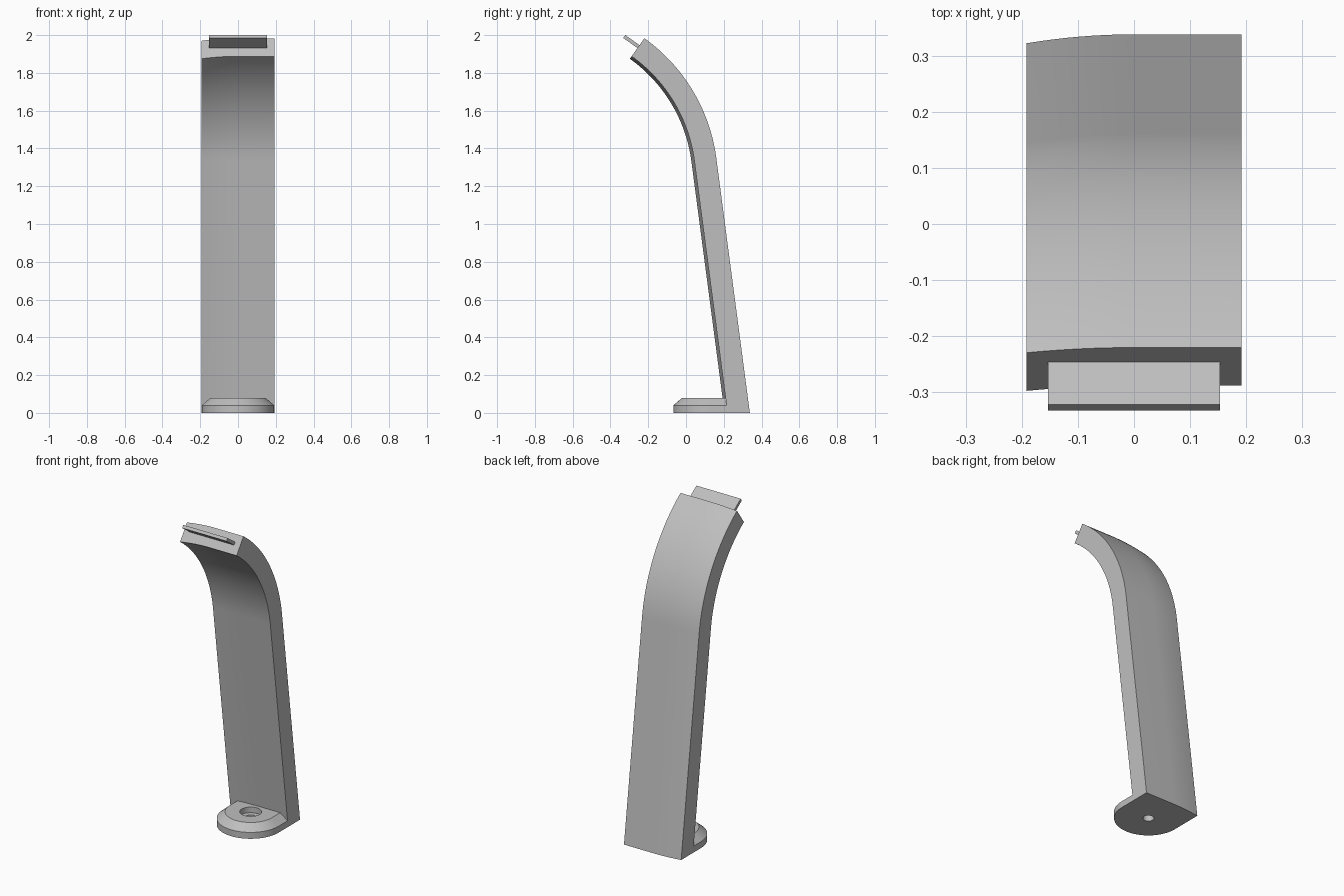
import bpy, bmesh, math
from mathutils import Vector, Matrix

cube = bpy.data.objects.get("Cube")
if cube:
    bpy.data.objects.remove(cube)

grey = bpy.data.materials.new("light grey")
grey.use_nodes = True
grey.diffuse_color = (0.52, 0.52, 0.52, 1)
grey.node_tree.nodes["Principled BSDF"].inputs["Base Color"].default_value = (0.52, 0.52, 0.52, 1)

HALF = 0.192       # half width of arm and foot
THICK = 0.117      # arm thickness
LEAN, TIP = math.radians(7.5), math.radians(54.5)


def skin(name, rings, smooth=True):
    """Closed solid through equal-length rings of points, capped at both ends."""
    bm = bmesh.new()
    loops = [[bm.verts.new(p) for p in ring] for ring in rings]
    n = len(loops[0])
    for a, b in zip(loops, loops[1:]):
        for i in range(n):
            j = (i + 1) % n
            bm.faces.new((a[i], a[j], b[j], b[i]))
    bm.faces.new(loops[0][::-1])
    bm.faces.new(loops[-1])
    bmesh.ops.recalc_face_normals(bm, faces=bm.faces)
    mesh = bpy.data.meshes.new(name)
    bm.to_mesh(mesh)
    bm.free()
    mesh.materials.append(grey)
    ob = bpy.data.objects.new(name, mesh)
    bpy.context.collection.objects.link(ob)
    if smooth:
        bpy.ops.object.select_all(action='DESELECT')
        ob.select_set(True)
        bpy.context.view_layer.objects.active = ob
        bpy.ops.object.shade_smooth_by_angle(angle=math.radians(25))
    return ob


# Arm: a straight leaning part, then an arc bending forward
start = Vector((0, 0.338 - 1.35 * math.tan(LEAN), 1.35))
end = Vector((0, -0.217, 1.985))
radius = (end - start).length / (2 * math.sin((TIP - LEAN) / 2))
centre = start - radius * Vector((0, math.cos(LEAN), math.sin(LEAN)))

# Across the width the section is flat on the left and sweeps forward on the right
xs = [HALF] + [-HALF * i / 8 for i in range(9)]


def section(back, inward, depth):
    def place(x, d):
        bow = 0.016 * (min(x, 0) / HALF) ** 2
        return back + inward * (d + bow) + Vector((x, 0, 0))
    return [place(x, 0) for x in xs] + [place(x, depth) for x in reversed(xs)]


rings = [section(Vector((0, 0.338, 0)), Vector((0, -1, 0)), THICK / math.cos(LEAN))]
STEPS = 32
for i in range(STEPS + 1):
    a = LEAN + (TIP - LEAN) * i / STEPS
    outward = Vector((0, math.cos(a), math.sin(a)))
    rings.append(section(centre + outward * radius, -outward, THICK))
skin("curved_arm", rings)

# Tab standing out of the middle of the arm's end face
along = Vector((0, -math.sin(TIP), math.cos(TIP)))
inward = Vector((0, -math.cos(TIP), -math.sin(TIP)))
tab = []
for reach in (-0.03, 0.094):
    base = end + along * reach
    tab.append([base + inward * d + Vector((x, 0, 0))
                for x, d in ((-0.153, 0.048), (0.153, 0.048), (0.153, 0.067), (-0.153, 0.067))])
skin("end_tab", tab, smooth=False)


# Foot: rounded front, bevelled rim, running back into the arm
def outline(r, z):
    pts = [Vector((-r, 0.222, z))]
    for i in range(49):
        a = math.pi * (1 + i / 48)
        pts.append(Vector((r * math.cos(a), 0.125 + r * math.sin(a), z)))
    return pts + [Vector((r, 0.222, z))]


foot = skin("foot", [outline(HALF, 0), outline(HALF, 0.04), outline(0.145, 0.08)])


# Stepped screw hole through the foot
def circle(r, z):
    return [Vector((r * math.cos(t), 0.125 + r * math.sin(t), z))
            for t in (math.tau * i / 40 for i in range(40))]


cutter = skin("hole_cutter", [circle(0.031, -0.05), circle(0.031, 0.045),
                              circle(0.062, 0.045), circle(0.062, 0.15)])
cutter.hide_render = True
cut = foot.modifiers.new("screw_hole", 'BOOLEAN')
cut.operation = 'DIFFERENCE'
cut.solver = 'EXACT'
cut.object = cutter
bpy.ops.object.select_all(action='DESELECT')
foot.select_set(True)
bpy.context.view_layer.objects.active = foot
bpy.ops.object.modifier_move_to_index(modifier=cut.name, index=0)
bpy.ops.object.modifier_apply(modifier=cut.name)
bpy.data.objects.remove(cutter)
bpy.ops.object.shade_smooth_by_angle(angle=math.radians(25))
